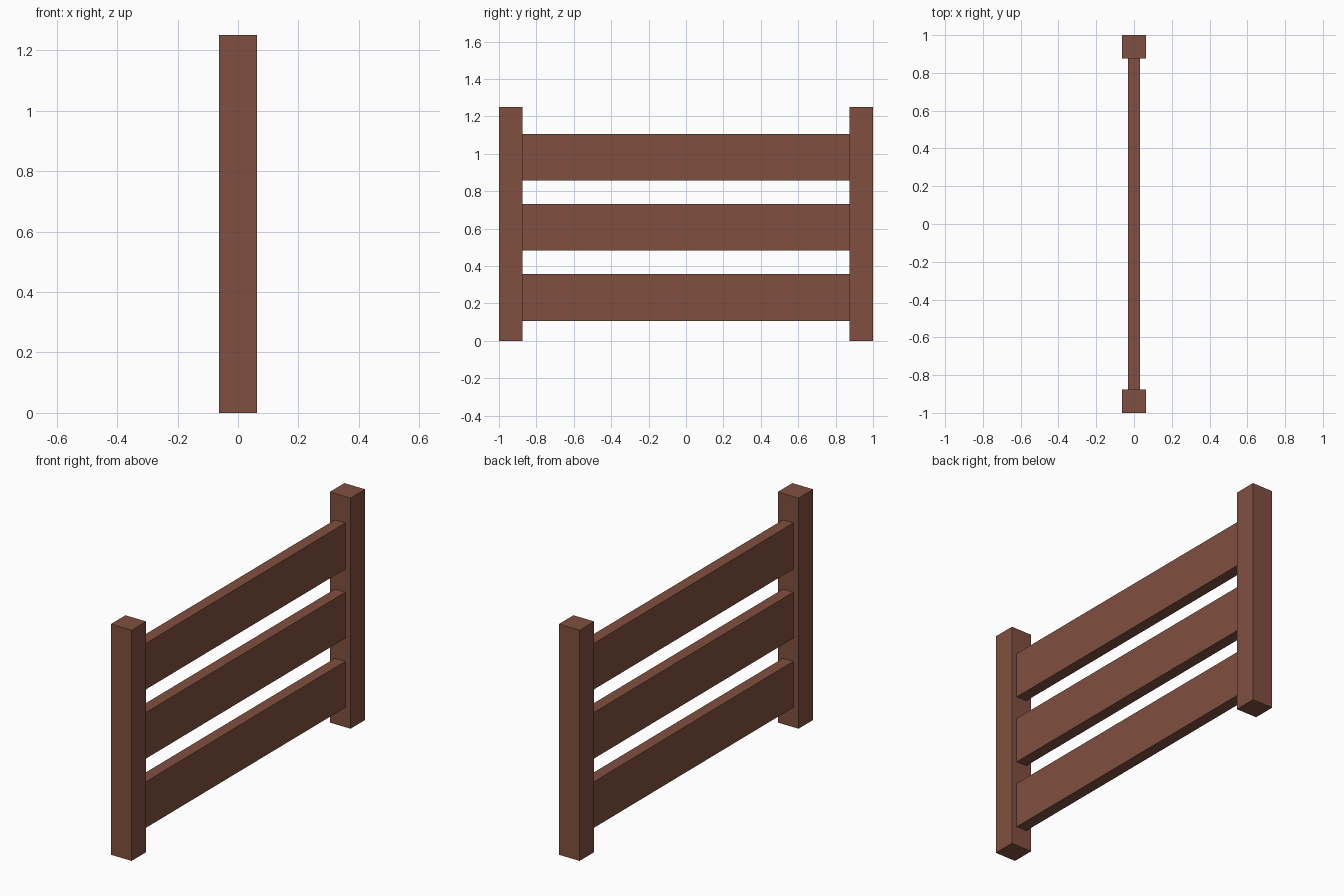
import bpy

if "Cube" in bpy.data.objects:
    bpy.data.objects.remove(bpy.data.objects["Cube"])

wood = bpy.data.materials.new("brown_wood")
wood.diffuse_color = (0.22, 0.08, 0.05, 1)
wood.use_nodes = True
wood.node_tree.nodes["Principled BSDF"].inputs["Base Color"].default_value = wood.diffuse_color


def box(name, size, center):
    bpy.ops.mesh.primitive_cube_add(size=1, location=center)
    obj = bpy.context.object
    obj.name = name
    obj.scale = size
    bpy.ops.object.transform_apply(location=False, rotation=False, scale=True)
    obj.data.materials.append(wood)
    return obj


POST = 0.125      # square post width
HEIGHT = 1.25
SPAN = 2.0        # overall length

# Upright posts at both ends
for side, label in ((-1, "front"), (1, "back")):
    box(label + "_post", (POST, POST, HEIGHT),
        (0, side * (SPAN - POST) / 2, HEIGHT / 2))

# Three evenly spaced rails between the posts
for i, label in enumerate(("lower", "middle", "upper")):
    box(label + "_rail", (POST / 2, SPAN - 2 * POST, 0.25),
        (0, 0, 0.232 + i * 0.375))
